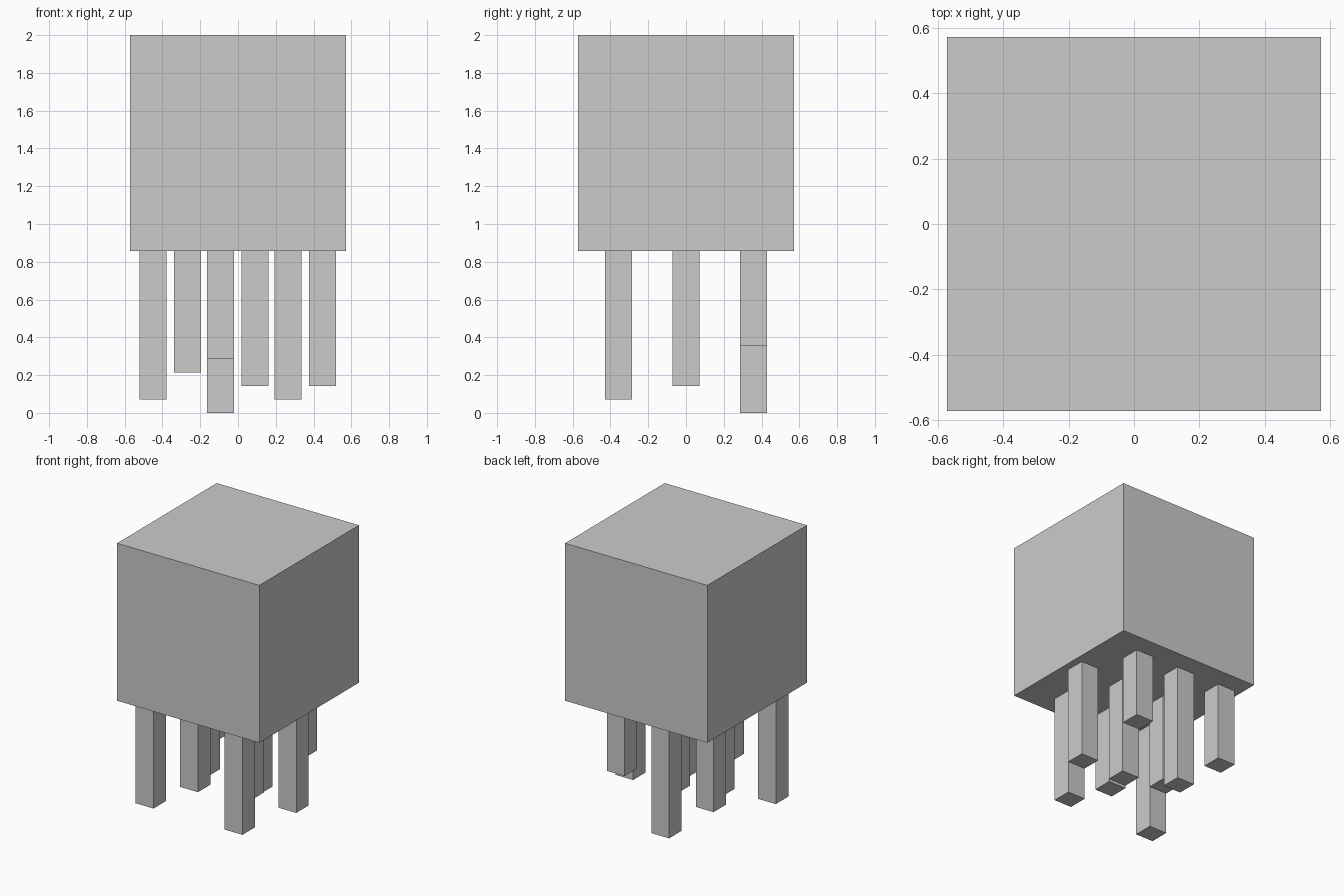
import bpy

if "Cube" in bpy.data.objects:
    bpy.data.objects.remove(bpy.data.objects["Cube"])

# One plain grey for everything
grey = bpy.data.materials.new("plain grey")
grey.diffuse_color = (0.6, 0.6, 0.6, 1.0)
grey.use_nodes = True
grey.node_tree.nodes["Principled BSDF"].inputs["Base Color"].default_value = grey.diffuse_color

U = 2 / 28  # one block unit: the body is 16 units, the longest leg 12


def box(name, centre, size):
    bpy.ops.mesh.primitive_cube_add(size=1, location=centre)
    ob = bpy.context.object
    ob.name = name
    ob.scale = size
    bpy.ops.object.transform_apply(location=False, rotation=False, scale=True)
    ob.data.materials.append(grey)
    return ob


# Cubic body
box("body", (0, 0, 20 * U), (16 * U, 16 * U, 16 * U))

# Three staggered rows of hanging legs: y, x positions, lengths (in units)
rows = [
    ("front", -5, (-6.3, -1.3, 3.7), (11, 8, 11)),
    ("middle", 0, (-3.75, 1.25, 6.25), (9, 10, 10)),
    ("back", 5, (-6.3, -1.3, 3.7), (8, 12, 7)),
]
for row, y, xs, lengths in rows:
    for side, x, length in zip(("left", "centre", "right"), xs, lengths):
        box(f"{row}_leg_{side}", (x * U, y * U, (12 - length / 2) * U),
            (2 * U, 2 * U, length * U))
